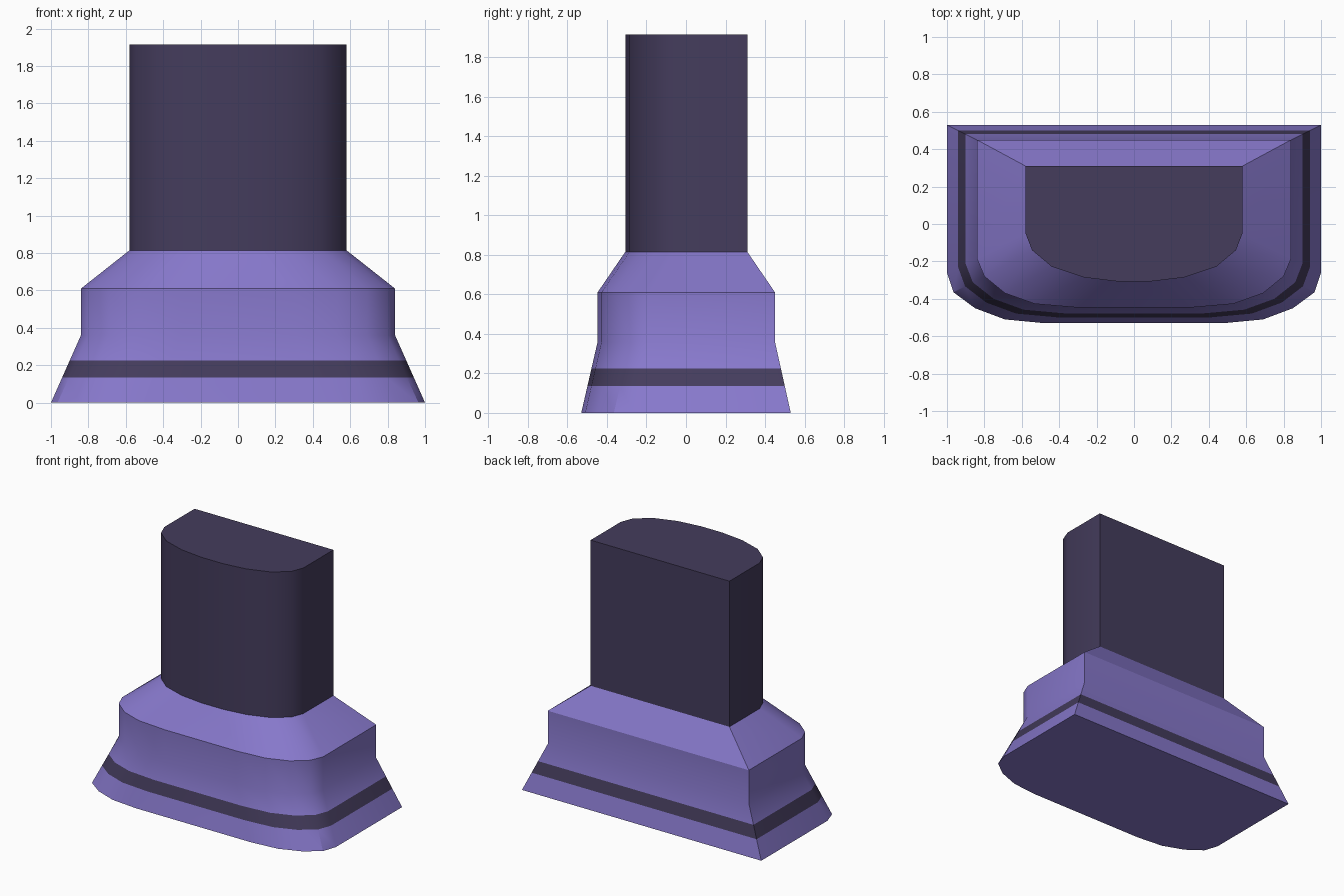
import bpy, bmesh

if "Cube" in bpy.data.objects:
    bpy.data.objects.remove(bpy.data.objects["Cube"])


def material(name, color):
    m = bpy.data.materials.new(name)
    m.diffuse_color = (*color, 1)
    m.use_nodes = True
    m.node_tree.nodes["Principled BSDF"].inputs["Base Color"].default_value = m.diffuse_color
    return m


purple = material("purple", (0.242, 0.188, 0.60))
dark = material("dark_violet", (0.058, 0.045, 0.108))

# Right-hand half outlines, from back corner to front centre
FOOT = [(1, .53), (1, -.26), (.965, -.365), (.85, -.45), (.69, -.51), (.48, -.53)]
COLLAR = [(.84, .45), (.84, -.185), (.80, -.28), (.69, -.37), (.52, -.44), (.30, -.447)]
POST = [(.58, .31), (.58, -.05), (.545, -.14), (.44, -.228), (.27, -.285), (.09, -.307)]
COLLAR[4] = (.53, -.427)


def blend(a, b, t):
    return [(p[0] + (q[0] - p[0]) * t, p[1] + (q[1] - p[1]) * t) for p, q in zip(a, b)]


def loft(name, rings, mats, rule):
    """Stack mirrored half outlines given as (outline, height) and cap both ends."""
    bm = bmesh.new()
    loops = []
    for half, z in rings:
        full = half + [(-x, y) for x, y in reversed(half)]
        loops.append([bm.verts.new((x, y, z)) for x, y in full])
    n = len(loops[0])
    for lo, hi in zip(loops, loops[1:]):
        for i in range(n):
            j = (i + 1) % n
            bm.faces.new((lo[i], lo[j], hi[j], hi[i]))
    bm.faces.new(loops[0])
    bm.faces.new(loops[-1])
    bmesh.ops.recalc_face_normals(bm, faces=bm.faces[:])
    for f in bm.faces:
        f.material_index = rule(f.calc_center_median().z)
    me = bpy.data.meshes.new(name)
    bm.to_mesh(me)
    bm.free()
    for m in mats:
        me.materials.append(m)
    ob = bpy.data.objects.new(name, me)
    bpy.context.collection.objects.link(ob)
    bpy.ops.object.select_all(action='DESELECT')
    ob.select_set(True)
    bpy.context.view_layer.objects.active = ob
    bpy.ops.object.shade_smooth_by_angle(angle=0.52)
    return ob


# Flared base with a dark stripe and sloped shoulder
S0, S1, FLARE = .135, .225, .36
loft("flared_base",
     [(FOOT, 0), (blend(FOOT, COLLAR, S0 / FLARE), S0),
      (blend(FOOT, COLLAR, S1 / FLARE), S1),
      (COLLAR, FLARE), (COLLAR, .61), (POST, .815)],
     [purple, dark], lambda z: 1 if S0 < z < S1 else 0)

# Tall dark post
loft("post", [(POST, .815), (POST, 1.915)], [dark], lambda z: 0)
